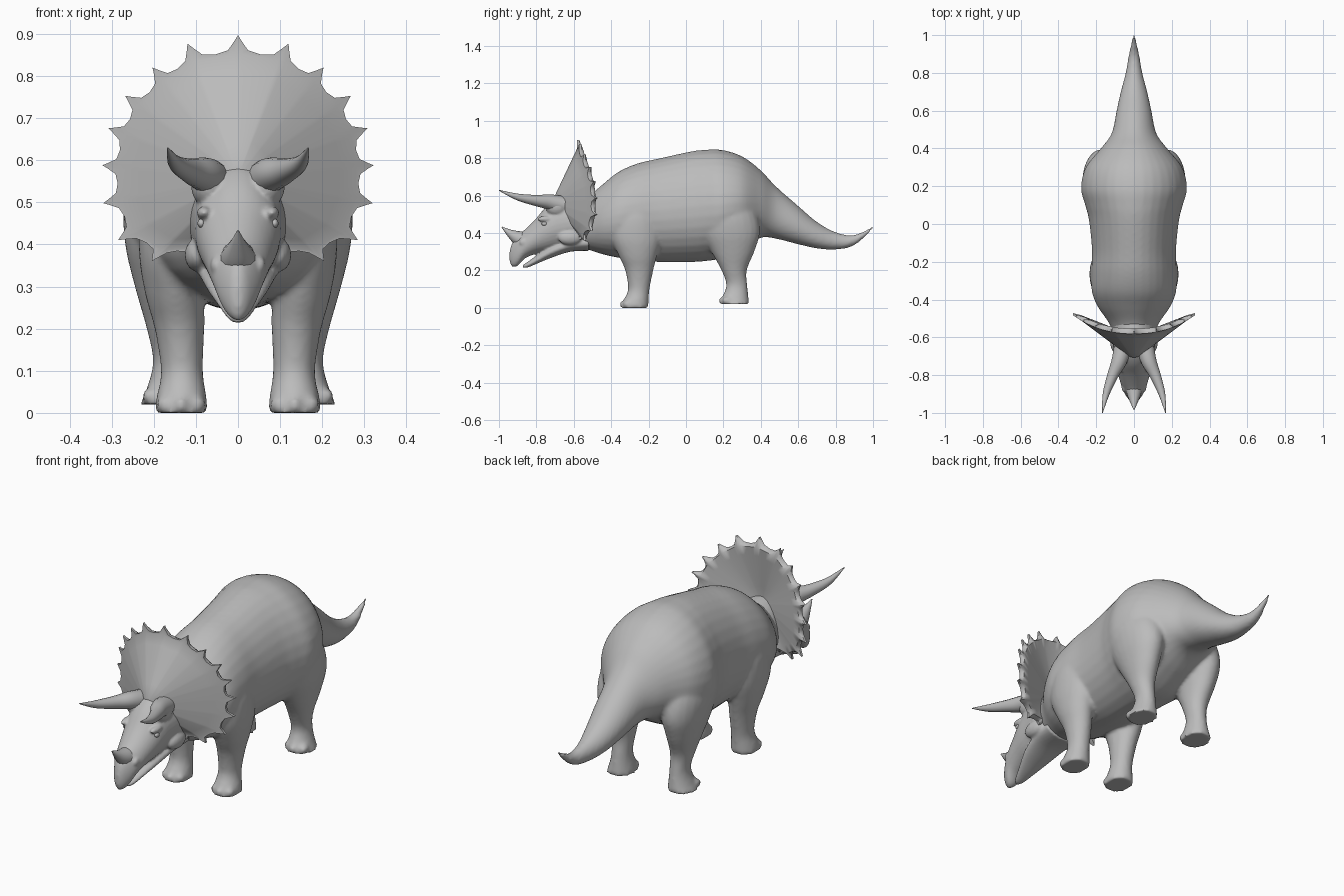
import bpy, bmesh, math
from mathutils import Vector

if "Cube" in bpy.data.objects:
    bpy.data.objects.remove(bpy.data.objects["Cube"], do_unlink=True)

grey = bpy.data.materials.new("stone_grey")
grey.use_nodes = True
grey.diffuse_color = (0.5, 0.5, 0.5, 1)
grey.node_tree.nodes["Principled BSDF"].inputs["Base Color"].default_value = (0.5, 0.5, 0.5, 1)


def resample(keys, steps=5):
    """Smooth spline through a list of equal-length tuples."""
    out, last = [], len(keys) - 1
    for i in range(last):
        quad = [keys[max(i - 1, 0)], keys[i], keys[i + 1], keys[min(i + 2, last)]]
        for s in range(steps):
            t = s / steps
            out.append(tuple(
                b + t * (c - a) / 2 + t * t * (a - 2.5 * b + 2 * c - d / 2)
                + t ** 3 * (1.5 * (b - c) + (d - a) / 2)
                for a, b, c, d in zip(*quad)))
    return out + [tuple(keys[-1])]


def skin(bm, rings):
    """Join rings of points into a closed tube."""
    loops = [[bm.verts.new(p) for p in ring] for ring in rings]
    n = len(loops[0])
    for a, b in zip(loops, loops[1:]):
        for i in range(n):
            j = (i + 1) % n
            bm.faces.new((a[i], a[j], b[j], b[i]))
    bm.faces.new(loops[0])
    bm.faces.new(loops[-1][::-1])


def angles(n):
    return [2 * math.pi * i / n for i in range(n)]


def lengthwise(bm, keys, egg=0.08, n=32):
    """Loft along y; keys are (y, half width, top, bottom)."""
    skin(bm, [[(w * math.sin(t) * (1 - egg * math.cos(t)), y,
                (top + low) / 2 + (top - low) / 2 * math.cos(t)) for t in angles(n)]
              for y, w, top, low in resample(keys)])


def upright(bm, keys, side, n=24):
    """Loft along z; keys are (z, inner x, outer x, front y, back y)."""
    skin(bm, [[(side * ((x0 + x1) / 2 + (x1 - x0) / 2 * math.cos(t)),
                (y0 + y1) / 2 + (y1 - y0) / 2 * math.sin(t), z) for t in angles(n)]
              for z, x0, x1, y0, y1 in resample(keys)])


def tapered(bm, keys, side=1, n=14):
    """Horn along a path; keys are (x, y, z, radius)."""
    path = resample(keys)
    pts = [Vector((side * k[0], k[1], k[2])) for k in path]
    rings = []
    for i, p in enumerate(pts):
        along = (pts[min(i + 1, len(pts) - 1)] - pts[max(i - 1, 0)]).normalized()
        u = along.cross(Vector((1, 0, 0))).normalized()
        v = along.cross(u)
        rings.append([p + path[i][3] * (u * math.cos(t) + v * math.sin(t)) for t in angles(n)])
    skin(bm, rings)


def ball(bm, centre, size):
    made = bmesh.ops.create_uvsphere(bm, u_segments=16, v_segments=10, radius=1)["verts"]
    bmesh.ops.scale(bm, vec=size, verts=made)
    bmesh.ops.translate(bm, vec=centre, verts=made)


def finish(bm, name, voxel=0, smooth=4, angle=40):
    bmesh.ops.recalc_face_normals(bm, faces=bm.faces)
    mesh = bpy.data.meshes.new(name)
    bm.to_mesh(mesh)
    bm.free()
    mesh.materials.append(grey)
    ob = bpy.data.objects.new(name, mesh)
    bpy.context.collection.objects.link(ob)
    bpy.ops.object.select_all(action='DESELECT')
    ob.select_set(True)
    bpy.context.view_layer.objects.active = ob
    bpy.ops.object.shade_smooth_by_angle(angle=math.radians(angle))
    if voxel:
        # Fuse the overlapping volumes into one skin
        fuse = ob.modifiers.new("fuse", 'REMESH')
        fuse.mode = 'VOXEL'
        fuse.voxel_size = voxel
        fuse.use_smooth_shade = True
        soften = ob.modifiers.new("soften", 'SMOOTH')
        soften.factor = 0.5
        soften.iterations = smooth


# Torso, tail and legs
bm = bmesh.new()
lengthwise(bm, [
    (-0.60, 0.10, 0.56, 0.33), (-0.52, 0.135, 0.60, 0.31), (-0.44, 0.19, 0.665, 0.285),
    (-0.36, 0.222, 0.728, 0.268), (-0.26, 0.226, 0.772, 0.255), (-0.14, 0.222, 0.80, 0.245),
    (0.02, 0.238, 0.835, 0.245), (0.10, 0.258, 0.845, 0.25), (0.19, 0.28, 0.845, 0.265),
    (0.30, 0.255, 0.81, 0.32), (0.40, 0.175, 0.735, 0.375), (0.48, 0.118, 0.65, 0.37),
    (0.60, 0.092, 0.545, 0.34), (0.70, 0.07, 0.46, 0.318), (0.80, 0.044, 0.405, 0.312),
    (0.90, 0.027, 0.39, 0.335), (1.005, 0.006, 0.44, 0.425)])
front_leg = [
    (0, 0.07, 0.2, -0.35, -0.2), (0.04, 0.075, 0.193, -0.335, -0.2),
    (0.1, 0.083, 0.183, -0.31, -0.195), (0.2, 0.08, 0.198, -0.325, -0.175),
    (0.28, 0.08, 0.22, -0.36, -0.155), (0.38, 0.08, 0.235, -0.4, -0.13),
    (0.5, 0.08, 0.228, -0.39, -0.14), (0.6, 0.1, 0.18, -0.34, -0.19)]
hind_leg = [
    (0.02, 0.1, 0.235, 0.18, 0.34), (0.05, 0.105, 0.22, 0.19, 0.335),
    (0.12, 0.115, 0.202, 0.215, 0.328), (0.2, 0.11, 0.217, 0.19, 0.325),
    (0.3, 0.1, 0.245, 0.135, 0.365), (0.4, 0.08, 0.268, 0.08, 0.395),
    (0.5, 0.06, 0.27, 0.07, 0.38), (0.6, 0.06, 0.235, 0.11, 0.33),
    (0.68, 0.08, 0.18, 0.16, 0.28)]
for side in (-1, 1):
    for leg in (front_leg, hind_leg):
        upright(bm, leg, side)
        z, x0, x1, y0, y1 = leg[0]
        for k in (0.2, 0.5, 0.8):
            toe_y = y0 + 0.022 + 0.2 * (k - 0.5) ** 2
            ball(bm, (side * (x0 + k * (x1 - x0)), toe_y, z + 0.02), (0.02, 0.028, 0.02))
finish(bm, "body", voxel=0.01, smooth=5)

# Skull, beak, lower jaw, brows and cheeks
bm = bmesh.new()
lengthwise(bm, [
    (-0.50, 0.12, 0.59, 0.32), (-0.60, 0.115, 0.60, 0.32), (-0.68, 0.106, 0.59, 0.31),
    (-0.74, 0.098, 0.55, 0.30), (-0.80, 0.083, 0.48, 0.29), (-0.86, 0.066, 0.42, 0.265),
    (-0.90, 0.048, 0.387, 0.225), (-0.93, 0.027, 0.345, 0.222), (-0.943, 0.01, 0.3, 0.25)], egg=0.05)
lengthwise(bm, [
    (-0.52, 0.10, 0.40, 0.305), (-0.62, 0.095, 0.38, 0.30), (-0.72, 0.075, 0.34, 0.268),
    (-0.80, 0.045, 0.28, 0.235), (-0.85, 0.025, 0.244, 0.215), (-0.875, 0.008, 0.228, 0.216)])
for side in (-1, 1):
    ball(bm, (side * 0.07, -0.69, 0.54), (0.042, 0.06, 0.052))
    ball(bm, (side * 0.08, -0.75, 0.475), (0.018, 0.045, 0.016))
    ball(bm, (side * 0.095, -0.62, 0.375), (0.032, 0.065, 0.04))
    ball(bm, (side * 0.052, -0.865, 0.35), (0.014, 0.026, 0.022))
finish(bm, "head", voxel=0.006, smooth=4)

# Horns and eyes
bm = bmesh.new()
tapered(bm, [(0, -0.85, 0.355, 0.05), (0, -0.90, 0.375, 0.038),
             (0, -0.945, 0.402, 0.019), (0, -0.985, 0.433, 0.002)])
finish(bm, "nose_horn")
for side, label in ((1, "left"), (-1, "right")):
    bm = bmesh.new()
    tapered(bm, [(0.06, -0.66, 0.55, 0.048), (0.08, -0.73, 0.566, 0.041),
                 (0.112, -0.80, 0.574, 0.03), (0.148, -0.90, 0.593, 0.018),
                 (0.167, -1.0, 0.629, 0.002)], side)
    finish(bm, label + "_brow_horn")
    bm = bmesh.new()
    ball(bm, (side * 0.087, -0.757, 0.45), (0.009, 0.015, 0.011))
    finish(bm, label + "_eye")

# Frill: a dished plate with a scalloped, spiked rim
hub = Vector((0, 0.56))
half = [(0, 0.897), (0.12, 0.877), (0.203, 0.82), (0.268, 0.753), (0.308, 0.676),
        (0.322, 0.588), (0.32, 0.498), (0.285, 0.41), (0.205, 0.36), (0.12, 0.365)]
tips = [Vector(p) for p in half + [(-x, z) for x, z in reversed(half[1:])]]
inner, rim = [], []
for a, b in zip(tips, tips[1:] + tips[:1]):
    for t, reach in ((0, 1), (0.08, 0.96), (0.22, 0.905), (0.5, 0.89), (0.78, 0.905), (0.92, 0.96)):
        arm = a.lerp(b, t) - hub
        inner.append(arm * 0.87)
        rim.append(arm * reach)


def frill_ring(arms, r, thick=0):
    """One ring of the plate; a thickness puts it on the back."""
    ring = []
    for arm in arms:
        p = arm * r
        edge = -0.582 + 0.09 * (abs(arm.x) / 0.31) ** 2.3
        y = -0.72 + (edge + 0.72) * r
        if thick:
            y += thick + 0.1 * (1 - r)
        ring.append((p.x, y, hub.y + p.y))
    return ring


bm = bmesh.new()
radii = (0.1, 0.3, 0.5, 0.7, 0.85, 1)
skin(bm, [frill_ring(inner, r) for r in radii]
     + [frill_ring(rim, 1), frill_ring(rim, 1, 0.012)]
     + [frill_ring(inner, r, 0.028) for r in reversed(radii)])
finish(bm, "neck_frill", angle=50)
